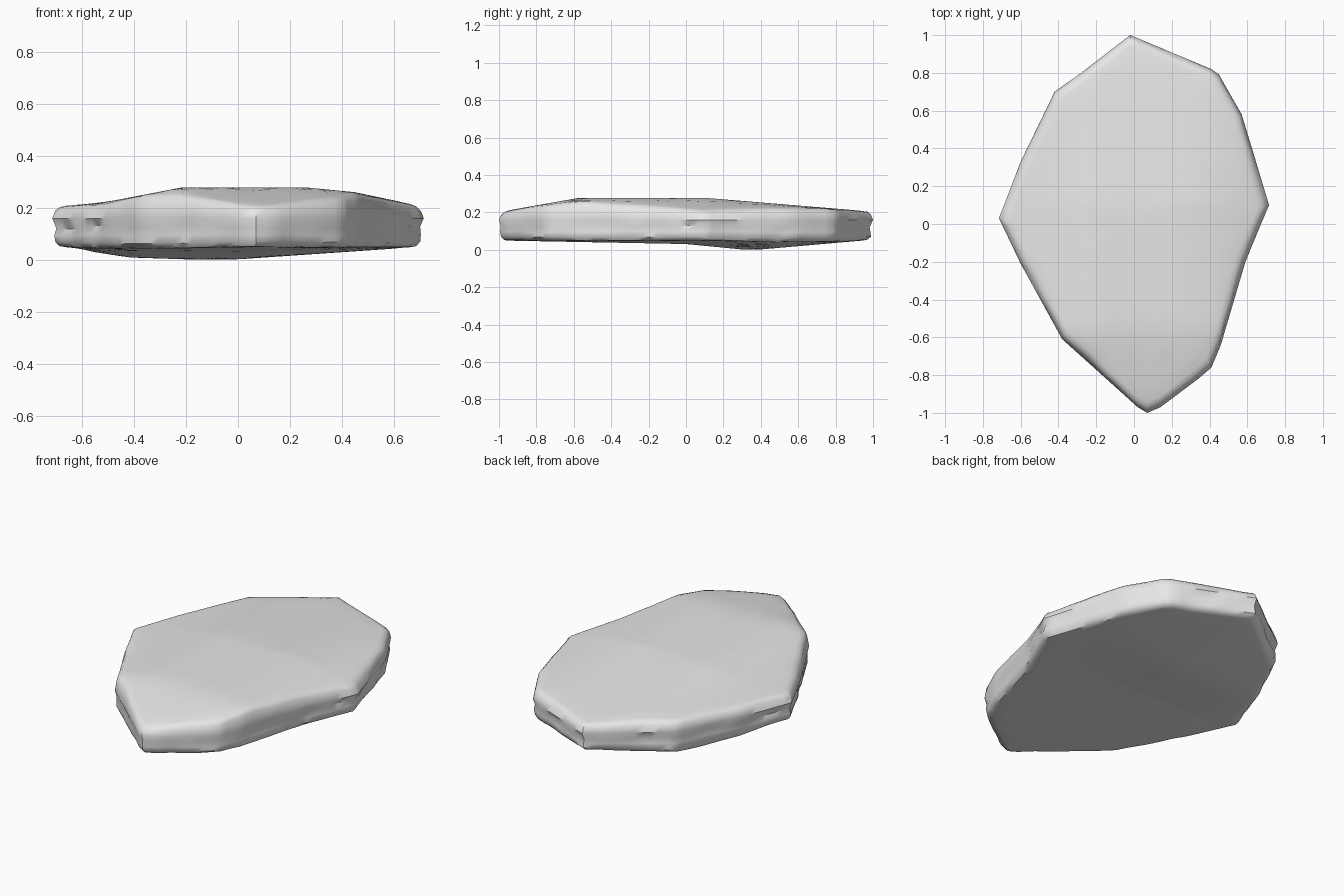
import bpy
import bmesh
from mathutils import Vector, noise

cube = bpy.data.objects.get("Cube")
if cube:
    bpy.data.objects.remove(cube, do_unlink=True)

# Plan outline of the slab, clockwise from the back tip
OUTLINE = [(-0.02, 1.0), (0.41, 0.82), (0.45, 0.79), (0.57, 0.58), (0.64, 0.35),
           (0.715, 0.1), (0.66, -0.03), (0.59, -0.2), (0.46, -0.64), (0.41, -0.76),
           (0.34, -0.82), (0.14, -0.97), (0.07, -1.0), (0.02, -0.97), (-0.38, -0.61),
           (-0.6, -0.21), (-0.715, 0.03), (-0.6, 0.33), (-0.42, 0.7), (-0.28, 0.8)]

# Worn edge section: inset, height, roughness
EDGE = [(0.055, 0.207, 0.0), (0.028, 0.203, 0.01), (0.01, 0.188, 0.012),
        (0.0, 0.16, 0.0), (0.008, 0.125, 0.022), (0.004, 0.095, 0.016),
        (0.01, 0.07, 0.012), (0.028, 0.053, 0.01), (0.055, 0.05, 0.0)]

# Swell of the top and underside along each axis
TOP_X = [(-0.68, 0), (-0.53, 0.15), (-0.22, 1), (0.27, 1), (0.45, 0.75), (0.7, 0)]
TOP_Y = [(-0.97, 0), (-0.57, 1), (0.1, 1), (0.95, 0)]
BASE_X = [(-0.68, 0), (-0.42, 0.85), (-0.2, 1), (0.0, 1), (0.7, 0)]
BASE_Y = [(-1.0, 0), (0.0, 0.4), (0.3, 1), (0.4, 1), (0.95, 0)]


def ramp(points, t):
    if t <= points[0][0]:
        return points[0][1]
    for (a, u), (b, v) in zip(points, points[1:]):
        if t <= b:
            return u + (v - u) * (t - a) / (b - a)
    return points[-1][1]


def top_z(x, y):
    return 0.208 + 0.07 * ramp(TOP_X, x) * ramp(TOP_Y, y)


def base_z(x, y):
    return 0.05 - 0.048 * ramp(BASE_X, x) * ramp(BASE_Y, y)


def resample(points, step):
    result = []
    for a, b in zip(points, points[1:] + points[:1]):
        a, b = Vector(a), Vector(b)
        count = max(1, round((b - a).length / step))
        result += [a.lerp(b, i / count) for i in range(count)]
    return result


rim = resample(OUTLINE, 0.045)
bm = bmesh.new()
rings = []


def add_ring(inset, height, rough=0.0, scale=1.0):
    ring = []
    for p in rim:
        wear = rough * noise.noise(Vector((p.x * 5, p.y * 5, height * 14)))
        q = p * ((1 - (inset + abs(wear)) / p.length) * scale)
        if callable(height):
            z = height(q.x, q.y)
        else:
            z = height + wear * 0.5
            # Carry the swell out to the broken edge
            if height > 0.18:
                z += top_z(q.x, q.y) - 0.208
            elif height < 0.08:
                z += base_z(q.x, q.y) - 0.05
        ring.append(bm.verts.new((q.x, q.y, z)))
    rings.append(ring)


# Top face, worn edge and underside as nested rings
INNER = [0.08, 0.2, 0.32, 0.44, 0.56, 0.68, 0.8, 0.91]
for s in INNER:
    noise_free = 0.055
    rings_height = top_z
    ring = []
    for p in rim:
        q = p * ((1 - noise_free / p.length) * s)
        ring.append(bm.verts.new((q.x, q.y, rings_height(q.x, q.y))))
    rings.append(ring)
for inset, height, rough in EDGE:
    add_ring(inset, height, rough)
for s in reversed(INNER):
    ring = []
    for p in rim:
        q = p * ((1 - 0.055 / p.length) * s)
        ring.append(bm.verts.new((q.x, q.y, base_z(q.x, q.y))))
    rings.append(ring)

n = len(rim)
for upper, lower in zip(rings, rings[1:]):
    for i in range(n):
        j = (i + 1) % n
        bm.faces.new((upper[i], upper[j], lower[j], lower[i]))
bm.faces.new(rings[0])
bm.faces.new(rings[-1])
bmesh.ops.recalc_face_normals(bm, faces=bm.faces)

mesh = bpy.data.meshes.new("stone_slab")
bm.to_mesh(mesh)
bm.free()
slab = bpy.data.objects.new("stone_slab", mesh)
bpy.context.collection.objects.link(slab)

# Plain pale stone
stone = bpy.data.materials.new("pale_grey_stone")
stone.use_nodes = True
grey = (0.8, 0.8, 0.8, 1.0)
stone.diffuse_color = grey
stone.node_tree.nodes["Principled BSDF"].inputs["Base Color"].default_value = grey
mesh.materials.append(stone)

bpy.ops.object.select_all(action='DESELECT')
slab.select_set(True)
bpy.context.view_layer.objects.active = slab
bpy.ops.object.shade_smooth_by_angle(angle=0.7)
